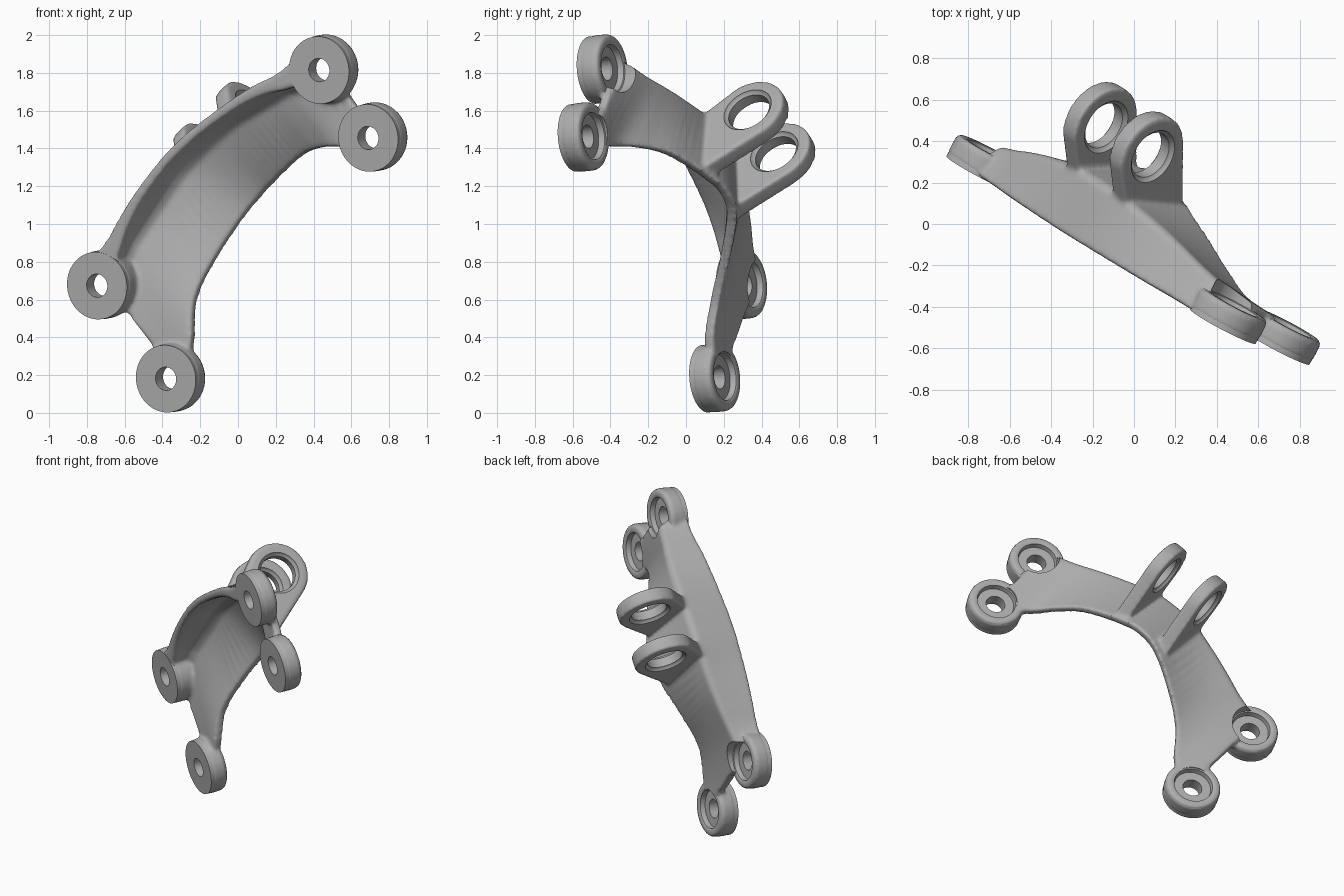
import bpy, bmesh, math
from mathutils import Vector, Matrix

if "Cube" in bpy.data.objects:
    bpy.data.objects.remove(bpy.data.objects["Cube"])

# Tilted part frame: u along the arm, v towards the outer wall, d depth behind the mounting plane
N = Vector((0.465, 0.88, 0.09)).normalized()
H = Vector((0.88, -0.465, 0)).normalized()
K = H.cross(N)
tilt = math.radians(40)
U = H * math.cos(tilt) + K * math.sin(tilt)
V = K * math.cos(tilt) - H * math.sin(tilt)
frame = Matrix((U, V, N)).transposed().to_4x4()
frame.translation = Vector((0.003, -0.083, -0.005))
MID = 0.70

metal = bpy.data.materials.new("grey metal")
metal.use_nodes = True
grey = (0.42, 0.42, 0.42, 1)
metal.diffuse_color = grey
metal.node_tree.nodes["Principled BSDF"].inputs["Base Color"].default_value = grey


def loft(bm, rings, loop=False):
    """Skin a list of point rings; loop joins last to first, otherwise ends are capped."""
    rows = [[bm.verts.new(p) for p in ring] for ring in rings]
    pairs = list(zip(rows, rows[1:]))
    if loop:
        pairs.append((rows[-1], rows[0]))
    else:
        bm.faces.new(rows[0])
        bm.faces.new(rows[-1])
    for a, b in pairs:
        for i in range(len(a)):
            j = (i + 1) % len(a)
            bm.faces.new((a[i], a[j], b[j], b[i]))


def lathe(bm, centre, axis, profile, loop=False, steps=64):
    """Turn (radius, height) points about a local axis: 'd' or 'u'."""
    rings = []
    for r, h in profile:
        ring = []
        for i in range(steps):
            a = math.tau * i / steps
            x, y = r * math.cos(a), r * math.sin(a)
            ring.append(Vector(centre) + Vector((x, y, h) if axis == "d" else (h, x, y)))
        rings.append(ring)
    loft(bm, rings, loop)


def make_object(name, bm):
    bmesh.ops.recalc_face_normals(bm, faces=bm.faces)
    mesh = bpy.data.meshes.new(name)
    bm.to_mesh(mesh)
    bm.free()
    mesh.materials.append(metal)
    ob = bpy.data.objects.new(name, mesh)
    bpy.context.collection.objects.link(ob)
    return ob


def bake(ob):
    """Replace the mesh by its modified version."""
    graph = bpy.context.evaluated_depsgraph_get()
    mesh = bpy.data.meshes.new_from_object(ob.evaluated_get(graph))
    ob.modifiers.clear()
    ob.data = mesh


def place(ob, angle):
    """Move from the part frame to the world and shade."""
    ob.data.transform(frame)
    ob.data.flip_normals()
    if not ob.data.materials:
        ob.data.materials.append(metal)
    bpy.ops.object.select_all(action="DESELECT")
    ob.select_set(True)
    bpy.context.view_layer.objects.active = ob
    bpy.ops.object.shade_smooth_by_angle(angle=math.radians(angle))


def spline(rows, steps):
    """Catmull-Rom through table rows."""
    out = []
    pts = [Vector(r) for r in rows]
    for i in range(len(pts) - 1):
        p0, p1, p2, p3 = (pts[max(0, min(len(pts) - 1, i + k))] for k in (-1, 0, 1, 2))
        for k in range(steps):
            t = k / steps
            out.append(p1 + (p2 - p0) * (t / 2)
                       + (p0 * 2 - p1 * 5 + p2 * 4 - p3) * (t * t / 2)
                       + (p1 * 3 - p0 - p2 * 3 + p3) * (t ** 3 / 2))
    return out + [pts[-1]]


# Arm stations: offset along u, outer wall v, front lip width,
# ridge v, ridge depth, inner rim v, inner rim depth
stations = [
    (-0.89, 1.18, 0.17, 1.11, 0.155, 0.36, 0.118),
    (-0.70, 1.19, 0.11, 1.145, 0.20, 0.48, 0.128),
    (-0.56, 1.228, 0.075, 1.185, 0.24, 0.65, 0.185),
    (-0.39, 1.268, 0.058, 1.235, 0.275, 0.76, 0.29),
    (-0.16, 1.298, 0.053, 1.295, 0.305, 0.855, 0.42),
    (0.0, 1.303, 0.053, 1.303, 0.31, 0.88, 0.45),
    (0.16, 1.293, 0.053, 1.293, 0.305, 0.875, 0.41),
    (0.40, 1.262, 0.058, 1.23, 0.275, 0.84, 0.31),
    (0.56, 1.23, 0.075, 1.185, 0.245, 0.77, 0.215),
    (0.70, 1.19, 0.11, 1.145, 0.212, 0.67, 0.135),
    (0.90, 1.18, 0.17, 1.10, 0.17, 0.52, 0.118),
]
THICK = 0.055
RIM = 0.06


def arm_section(row):
    s, vo, lip, vr, dr, vi, di = row
    u = MID + s
    slope = (di - dr) / (vr - vi)
    b, c = 0.02, 0.04
    wall = min(vr - 0.045, vo - lip)
    pts = [(vo, 0.002), (vr + 0.005, dr - b), (vr - b, dr + b * slope), (vi, di), (vi, di - RIM),
           (wall - c, dr - THICK + c * slope), (wall, max(0.02, dr - THICK - c)),
           (vo - lip, 0.002)]
    return [(u, v, d) for v, d in pts]


bosses = [(1.610, 1.034), (1.590, 0.580), (-0.187, 1.046), (-0.207, 0.417)]
LUG_V, LUG_D, LUG_R = 1.273, 0.546, 0.203
lugs = [MID - 0.173, MID + 0.173]

# Bracket body: arm, lugs and boss roots fused and softened
bm = bmesh.new()
loft(bm, [arm_section(r) for r in spline(stations, 5)])
for u, v in bosses:
    lathe(bm, (u, v, 0), "d", [(0.182, 0.012), (0.182, 0.116)])
outline = [(0.90, 0.39), (1.27, 0.26)]
for i in range(33):
    a = math.radians(-36 + 179 * i / 32)
    outline.append((LUG_V + LUG_R * math.cos(a), LUG_D + LUG_R * math.sin(a)))
for u in lugs:
    loft(bm, [[(u + side, v, d) for v, d in outline] for side in (-0.048, 0.048)])
body = make_object("bracket_body", bm)
remesh = body.modifiers.new("fuse", "REMESH")
remesh.mode = "VOXEL"
remesh.voxel_size = 0.011
soften = body.modifiers.new("soften", "SMOOTH")
soften.factor = 0.5
soften.iterations = 12
bake(body)

# Drill the boss seats and the pin holes
bm = bmesh.new()
for u, v in bosses:
    lathe(bm, (u, v, 0), "d", [(0.133, -0.1), (0.133, 0.3)])
for u in lugs:
    lathe(bm, (u, LUG_V, LUG_D), "u",
          [(0.14, -0.07), (0.137, -0.043), (0.118, -0.03),
           (0.118, 0.03), (0.137, 0.043), (0.14, 0.07)])
cutter = make_object("hole_cutter", bm)
cut = body.modifiers.new("holes", "BOOLEAN")
cut.operation = "DIFFERENCE"
cut.solver = "EXACT"
cut.object = cutter
bake(body)
bpy.data.objects.remove(cutter)
place(body, 50)

# Mounting bosses with a through hole and a counterbore at the back
boss_profile = [(0.062, 0), (0.179, 0), (0.179, 0.1), (0.175, 0.114), (0.165, 0.122),
                (0.132, 0.122), (0.126, 0.118), (0.12, 0.086), (0.062, 0.086)]
names = ["upper_outer_boss", "upper_inner_boss", "lower_outer_boss", "lower_inner_boss"]
for name, (u, v) in zip(names, bosses):
    bm = bmesh.new()
    lathe(bm, (u, v, 0), "d", boss_profile, loop=True)
    place(make_object(name, bm), 40)
